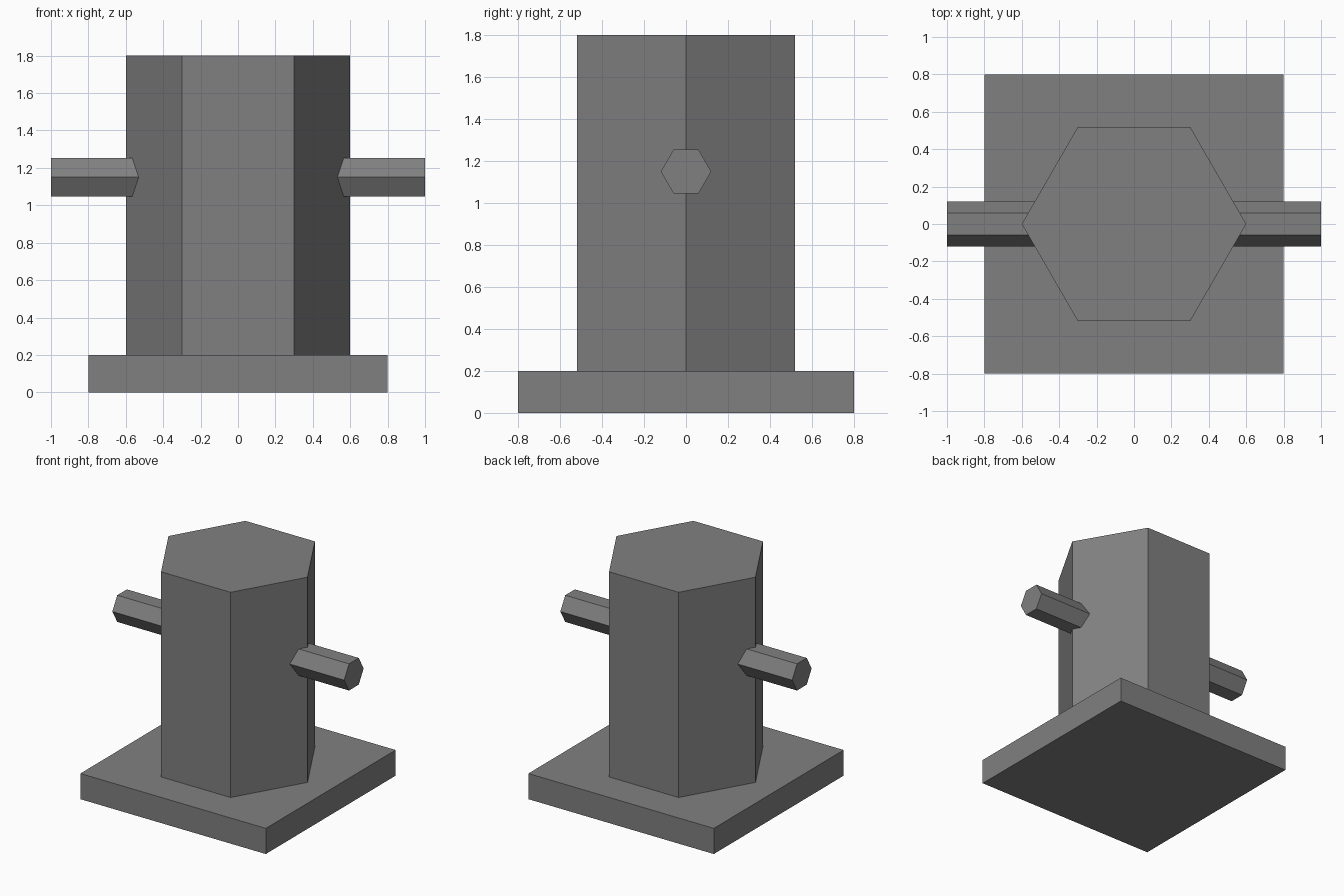
import bpy
import math

if "Cube" in bpy.data.objects:
    bpy.data.objects.remove(bpy.data.objects["Cube"])

# Single flat grey
grey = bpy.data.materials.new("plain_grey")
grey.diffuse_color = (0.216, 0.216, 0.216, 1.0)
grey.use_nodes = True
grey.node_tree.nodes["Principled BSDF"].inputs["Base Color"].default_value = grey.diffuse_color


def finish(name):
    obj = bpy.context.object
    obj.name = name
    obj.data.materials.append(grey)
    return obj


def hex_prism(name, radius, length, location, rotation):
    bpy.ops.mesh.primitive_cylinder_add(vertices=6, radius=radius, depth=length,
                                        location=location, rotation=rotation)
    return finish(name)


# Square base plate
bpy.ops.mesh.primitive_cube_add(size=1, location=(0, 0, 0.1))
base = finish("base_plate")
base.scale = (1.6, 1.6, 0.2)

# Hexagonal column, corners pointing to the left and right
hex_prism("column", 0.6, 1.6, (0, 0, 1.0), (0, 0, math.radians(90)))

# Hexagonal crossbar through the column, corners pointing front and back
hex_prism("crossbar", 0.12, 2.0, (0, 0, 1.15), (0, math.radians(90), 0))
